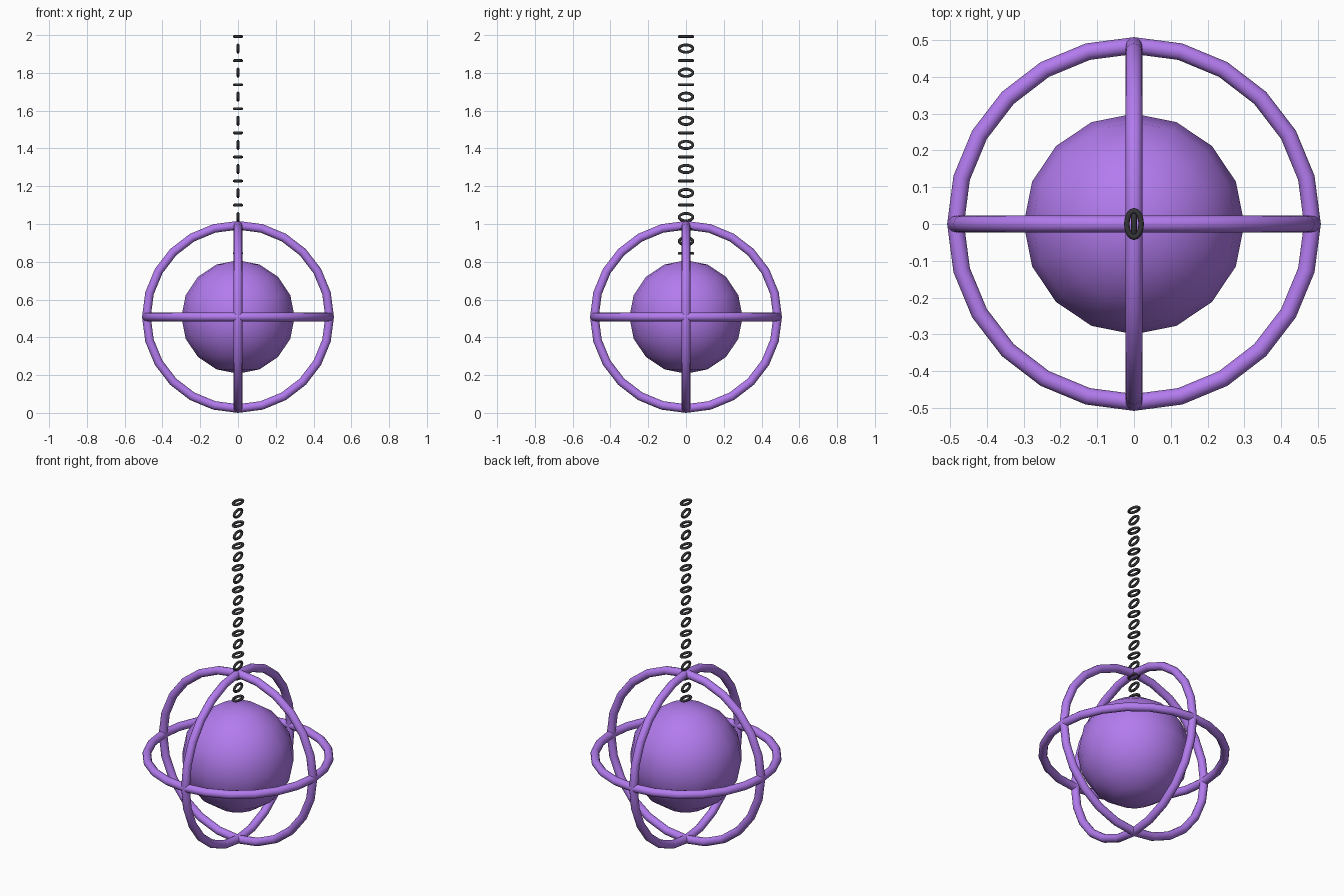
import bpy, bmesh
from math import cos, sin, pi, radians
from mathutils import Matrix

if "Cube" in bpy.data.objects:
    bpy.data.objects.remove(bpy.data.objects["Cube"])

def material(name, color):
    m = bpy.data.materials.new(name)
    m.diffuse_color = color
    m.use_nodes = True
    m.node_tree.nodes["Principled BSDF"].inputs["Base Color"].default_value = m.diffuse_color
    return m

purple = material("purple", (0.45, 0.20, 0.86, 1))
dark = material("dark_metal", (0.035, 0.035, 0.04, 1))

def loop_tube(name, a, b, r, n, sides, mat, matrix):
    """Round tube swept along an ellipse (a along x, b along y)."""
    bm = bmesh.new()
    rows = []
    for i in range(n):
        t = 2 * pi * i / n
        nx, ny = b * cos(t), a * sin(t)
        k = (nx * nx + ny * ny) ** 0.5
        nx, ny = nx / k, ny / k
        row = []
        for j in range(sides):
            p = 2 * pi * j / sides
            row.append(bm.verts.new((a * cos(t) + nx * r * cos(p),
                                     b * sin(t) + ny * r * cos(p), r * sin(p))))
        rows.append(row)
    for i in range(n):
        u, v = rows[i], rows[(i + 1) % n]
        for j in range(sides):
            k = (j + 1) % sides
            bm.faces.new((u[j], v[j], v[k], u[k])).smooth = True
    bm.transform(matrix)
    me = bpy.data.meshes.new(name)
    bm.to_mesh(me)
    bm.free()
    me.materials.append(mat)
    ob = bpy.data.objects.new(name, me)
    bpy.context.collection.objects.link(ob)
    return ob

CZ = 0.508

# Central ball
bpy.ops.mesh.primitive_uv_sphere_add(segments=16, ring_count=8, radius=0.3,
                                     location=(0, 0, CZ))
ball = bpy.context.object
ball.name = "ball"
ball.data.materials.append(purple)
bpy.ops.object.shade_smooth()

# Three crossing cage rings
centre = Matrix.Translation((0, 0, CZ))
for name, rot in (("ring_horizontal", Matrix()),
                  ("ring_front", Matrix.Rotation(pi / 2, 4, 'X')),
                  ("ring_side", Matrix.Rotation(pi / 2, 4, 'Y'))):
    loop_tube(name, 0.485, 0.485, 0.023, 24, 12, purple, centre @ rot)

# Chain: oval links alternating flat and upright
LINKS, TOP, BOTTOM = 19, 1.9925, 0.845
for i in range(LINKS):
    z = TOP + (BOTTOM - TOP) * i / (LINKS - 1)
    turn = Matrix.Rotation(radians(90 * (i % 2)), 4, 'Y')
    loop_tube(f"chain_link_{i + 1}", 0.0195, 0.036, 0.0075, 20, 8, dark,
              Matrix.Translation((0, 0, z)) @ turn)
